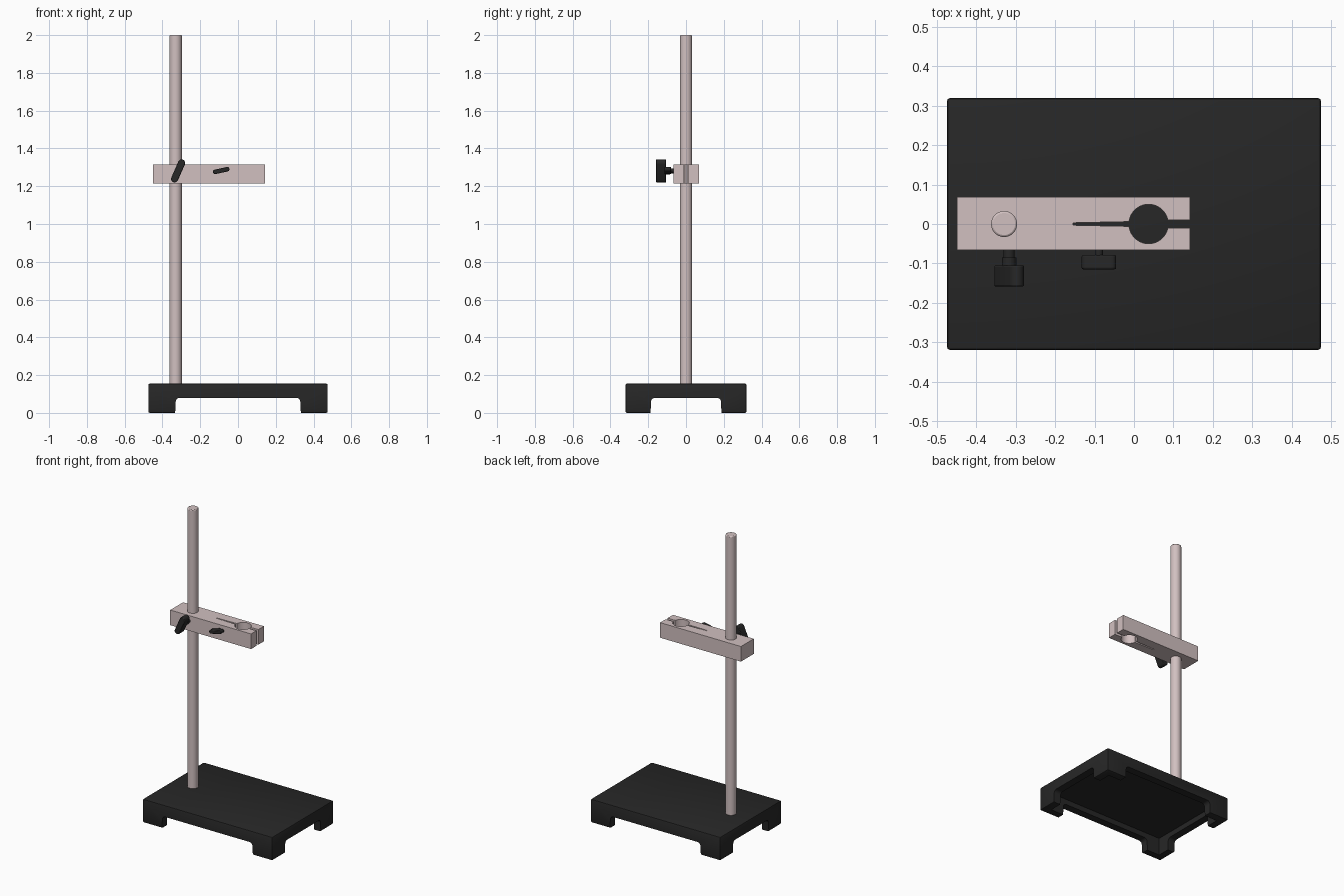
import bpy, bmesh
from math import sin, cos, pi, atan2, asin
from mathutils import Matrix, Vector

if "Cube" in bpy.data.objects:
    bpy.data.objects.remove(bpy.data.objects["Cube"])


def material(name, rgb):
    m = bpy.data.materials.new(name)
    m.diffuse_color = (*rgb, 1)
    m.use_nodes = True
    m.node_tree.nodes["Principled BSDF"].inputs["Base Color"].default_value = m.diffuse_color
    return m


DARK = material("dark_paint", (0.02, 0.02, 0.02))
STEEL = material("pale_metal", (0.64, 0.53, 0.53))


def add_object(name, bm, mat):
    bmesh.ops.recalc_face_normals(bm, faces=bm.faces[:])
    me = bpy.data.meshes.new(name)
    bm.to_mesh(me)
    bm.free()
    ob = bpy.data.objects.new(name, me)
    bpy.context.collection.objects.link(ob)
    me.materials.append(mat)
    return ob


def prism(name, pts, axis, lo, hi, mat):
    """Extrude a 2D outline along an axis: z uses (x, y), y uses (x, z), x uses (y, z)."""
    place = {"z": lambda a, b, c: (a, b, c),
             "y": lambda a, b, c: (a, c, b),
             "x": lambda a, b, c: (c, a, b)}[axis]
    bm = bmesh.new()
    face = bm.faces.new([bm.verts.new(place(a, b, lo)) for a, b in pts])
    ext = bmesh.ops.extrude_face_region(bm, geom=[face])
    verts = [v for v in ext["geom"] if isinstance(v, bmesh.types.BMVert)]
    bmesh.ops.translate(bm, verts=verts, vec=place(0, 0, hi - lo))
    return add_object(name, bm, mat)


def rod(name, r, start, end, mat, segs=32):
    a, b = Vector(start), Vector(end)
    bm = bmesh.new()
    rot = (b - a).to_track_quat('Z', 'Y').to_matrix().to_4x4()
    bmesh.ops.create_cone(bm, cap_ends=True, segments=segs, radius1=r, radius2=r,
                          depth=(b - a).length,
                          matrix=Matrix.Translation((a + b) / 2) @ rot)
    return add_object(name, bm, mat)


def rect(hx, hy):
    return [(-hx, -hy), (hx, -hy), (hx, hy), (-hx, hy)]


def arc(cx, cy, r, a0, a1, n):
    return [(cx + r * cos(a0 + (a1 - a0) * i / n), cy + r * sin(a0 + (a1 - a0) * i / n))
            for i in range(n + 1)]


def bevel(ob, width, segs=2, angle=0.7):
    m = ob.modifiers.new("bevel", 'BEVEL')
    m.width, m.segments, m.limit_method, m.angle_limit = width, segs, 'ANGLE', angle


def smooth(ob):
    bpy.ops.object.select_all(action='DESELECT')
    ob.select_set(True)
    bpy.context.view_layer.objects.active = ob
    bpy.ops.object.shade_smooth_by_angle(angle=0.6)


# Base: hollow tray with arched openings that leave four corner feet
base = prism("base", rect(0.475, 0.32), "z", 0, 0.155, DARK)
bevel(base, 0.008)


def opening(half):
    r = 0.022
    return ([(-half - 0.005, -0.05), (half + 0.005, -0.05)]
            + arc(half - r, 0.08 - r, r, 0, pi / 2, 5)
            + arc(r - half, 0.08 - r, r, pi / 2, pi, 5))


cutters = [prism("cavity_cutter", rect(0.425, 0.27), "z", -0.05, 0.115, DARK),
           prism("long_side_cutter", opening(0.33), "y", -0.5, 0.5, DARK),
           prism("short_side_cutter", opening(0.185), "x", -0.6, 0.6, DARK)]
for c in cutters:
    c.hide_render = True
    c.hide_set(True)
    m = base.modifiers.new("cut", 'BOOLEAN')
    m.operation, m.solver, m.object = 'DIFFERENCE', 'EXACT', c
deps = bpy.context.evaluated_depsgraph_get()
base_mesh = bpy.data.meshes.new_from_object(base.evaluated_get(deps))
base.modifiers.clear()
base.data = base_mesh
for c in cutters:
    bpy.data.objects.remove(c)
smooth(base)

# Upright pole
pole = rod("pole", 0.033, (-0.33, 0, 0.12), (-0.33, 0, 2.0), STEEL, 40)
bevel(pole, 0.005, 2)
smooth(pole)

# Clamp arm: bar with a round hole, an open slot and a tapering slit
hx, hr, slot, slit = 0.037, 0.05, 0.010, 0.006
a, b = asin(slot / hr), pi - asin(slit / hr)
outline = ([(0.142, slot), (0.142, 0.068), (-0.45, 0.068), (-0.45, -0.066),
            (0.142, -0.066), (0.142, -slot)]
           + arc(hx, 0, hr, -a, -b, 20)
           + [(-0.155, -0.003), (-0.155, 0.003)]
           + arc(hx, 0, hr, b, a, 20))
arm = prism("clamp_arm", outline, "z", 1.215, 1.315, STEEL)
smooth(arm)


# Thumb screws: stem, collar and a tilted round-ended grip
def thumb_screw(name, cx, cz, dx, dz, r, y_out, y_in, stem_r):
    t = atan2(dz, dx)
    grip = prism(name + "_grip",
                 arc(cx + dx, cz + dz, r, t - pi / 2, t + pi / 2, 8)
                 + arc(cx - dx, cz - dz, r, t + pi / 2, t + 3 * pi / 2, 8),
                 "y", y_out, y_in, DARK)
    bevel(grip, 0.004, 2)
    stem = rod(name + "_stem", stem_r, (cx, y_in - 0.01, cz), (cx, -0.05, cz), DARK, 24)
    smooth(grip)
    smooth(stem)


thumb_screw("pole_screw", -0.317, 1.281, 0.0185, 0.042, 0.019, -0.159, -0.105, 0.014)
rod("pole_screw_collar", 0.018, (-0.317, -0.11, 1.281), (-0.317, -0.085, 1.281), DARK, 24)
thumb_screw("grip_screw", -0.089, 1.283, 0.032, 0.007, 0.012, -0.115, -0.079, 0.010)
